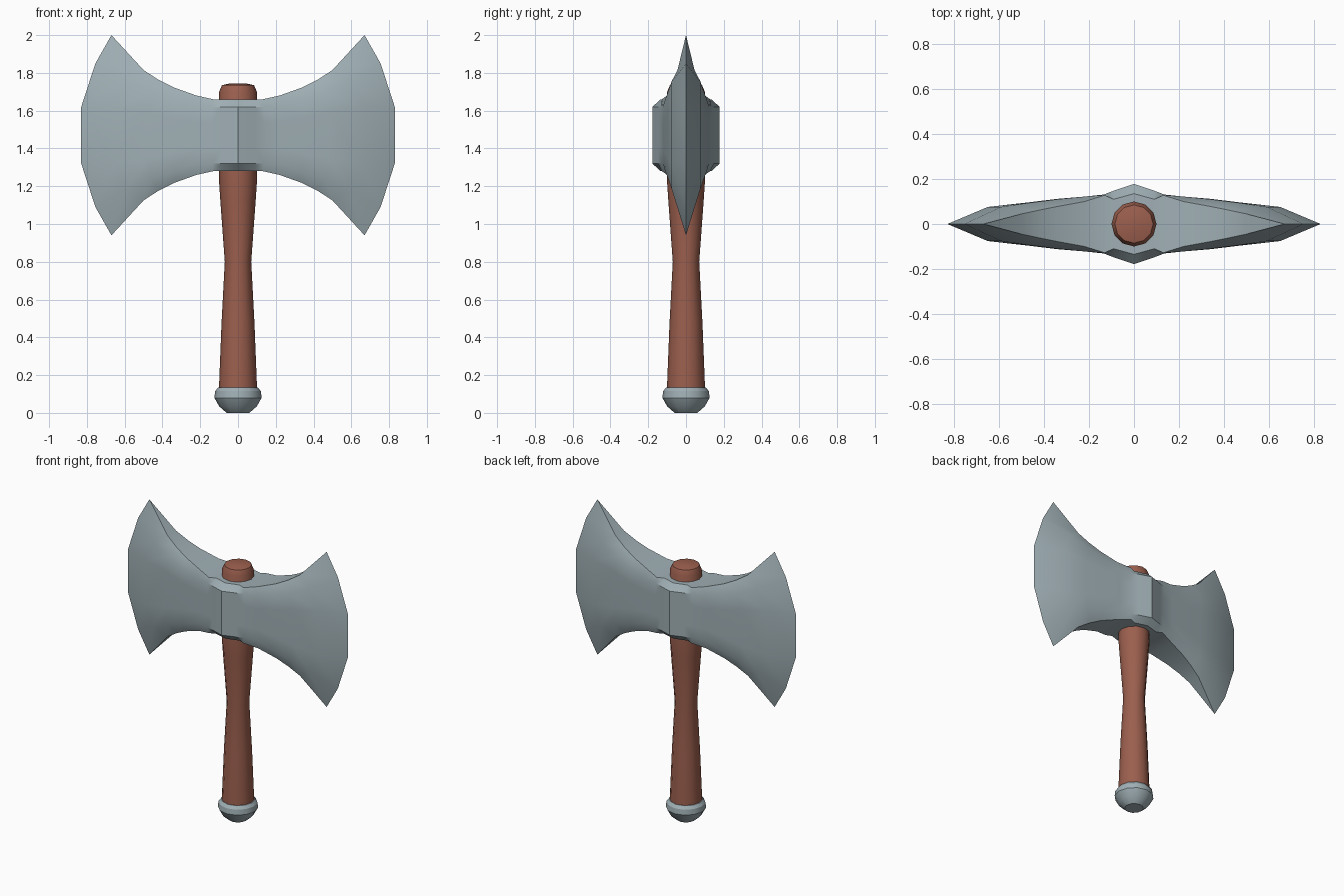
import bpy, bmesh, math

if "Cube" in bpy.data.objects:
    bpy.data.objects.remove(bpy.data.objects["Cube"], do_unlink=True)


def material(name, rgb):
    m = bpy.data.materials.new(name)
    m.use_nodes = True
    m.diffuse_color = (*rgb, 1)
    m.node_tree.nodes["Principled BSDF"].inputs["Base Color"].default_value = (*rgb, 1)
    return m


def finish(name, bm, mat):
    bmesh.ops.recalc_face_normals(bm, faces=bm.faces)
    mesh = bpy.data.meshes.new(name)
    bm.to_mesh(mesh)
    bm.free()
    mesh.materials.append(mat)
    ob = bpy.data.objects.new(name, mesh)
    bpy.context.collection.objects.link(ob)
    bpy.ops.object.select_all(action="DESELECT")
    ob.select_set(True)
    bpy.context.view_layer.objects.active = ob
    bpy.ops.object.shade_smooth_by_angle(angle=math.radians(30))
    return ob


def lathe(name, profile, mat, sides=12):
    """Turn (radius, height) points around z and cap both ends."""
    bm = bmesh.new()
    rings = []
    for r, z in profile:
        angles = [2 * math.pi * i / sides for i in range(sides)]
        rings.append([bm.verts.new((r * math.cos(a), r * math.sin(a), z)) for a in angles])
    for low, high in zip(rings, rings[1:]):
        for i in range(sides):
            j = (i + 1) % sides
            bm.faces.new((low[i], low[j], high[j], high[i]))
    bm.faces.new(rings[0])
    bm.faces.new(rings[-1])
    return finish(name, bm, mat)


def axe_head(name, columns, middle, mat):
    """Skin one quarter of the head from columns and mirror it in x, y and z."""
    bm = bmesh.new()
    cache = {}

    def vert(x, y, z):
        key = (round(x, 4), round(y, 4), round(z, 4))
        if key not in cache:
            cache[key] = bm.verts.new((x, y, middle + z))
        return cache[key]

    def face(*points):
        verts = list(dict.fromkeys(vert(*p) for p in points))
        if len(verts) > 2:
            bm.faces.new(verts)

    # Each column runs from the top rim down to its mirrored bottom rim
    full = [col + [(x, y, -z) for x, y, z in reversed(col)] for col in columns]
    for sx in (1, -1):
        for a, b in zip(full, full[1:]):
            for sy in (1, -1):
                for i in range(len(a) - 1):
                    face(*[(sx * x, sy * y, z) for x, y, z in (a[i], b[i], b[i + 1], a[i + 1])])
            # Strip closing the upper and lower rims
            for k in (0, -1):
                (ax, ay, az), (bx, by, bz) = a[k], b[k]
                face((sx * ax, ay, az), (sx * bx, by, bz),
                     (sx * bx, -by, bz), (sx * ax, -ay, az))
    return finish(name, bm, mat)


steel = material("steel", (0.35, 0.43, 0.46))
wood = material("reddish wood", (0.33, 0.115, 0.076))

# Wooden shaft with a narrow waist and a rounded top
lathe("handle", [(0.102, 0.1), (0.087, 0.48), (0.07, 0.8), (0.094, 1.13), (0.1, 1.22),
                 (0.1, 1.7), (0.085, 1.735), (0.04, 1.745)], wood)

# Metal cap under the shaft
lathe("pommel", [(0.06, 0), (0.1, 0.035), (0.125, 0.08), (0.121, 0.115), (0.105, 0.135)], steel)

# Double-bladed head: rim, shoulder and inner point of each column
axe_head("axe_head", [
    [(0, 0.135, 0.19), (0, 0.178, 0.15), (0, 0.178, 0.07)],
    [(0.09, 0.11, 0.19), (0.09, 0.148, 0.15), (0.09, 0.148, 0.07)],
    [(0.13, 0.128, 0.19), (0.135, 0.131, 0.15), (0.135, 0.131, 0.07)],
    [(0.22, 0.1, 0.21), (0.22, 0.122, 0.15), (0.22, 0.122, 0.07)],
    [(0.34, 0.078, 0.253), (0.34, 0.11, 0.19), (0.34, 0.112, 0.09)],
    [(0.42, 0.062, 0.293), (0.46, 0.095, 0.23), (0.48, 0.095, 0.12)],
    [(0.5, 0.045, 0.345), (0.59, 0.076, 0.285), (0.65, 0.076, 0.15)],
    [(0.67, 0, 0.53), (0.755, 0, 0.38), (0.83, 0, 0.15)],
], 1.47, steel)
